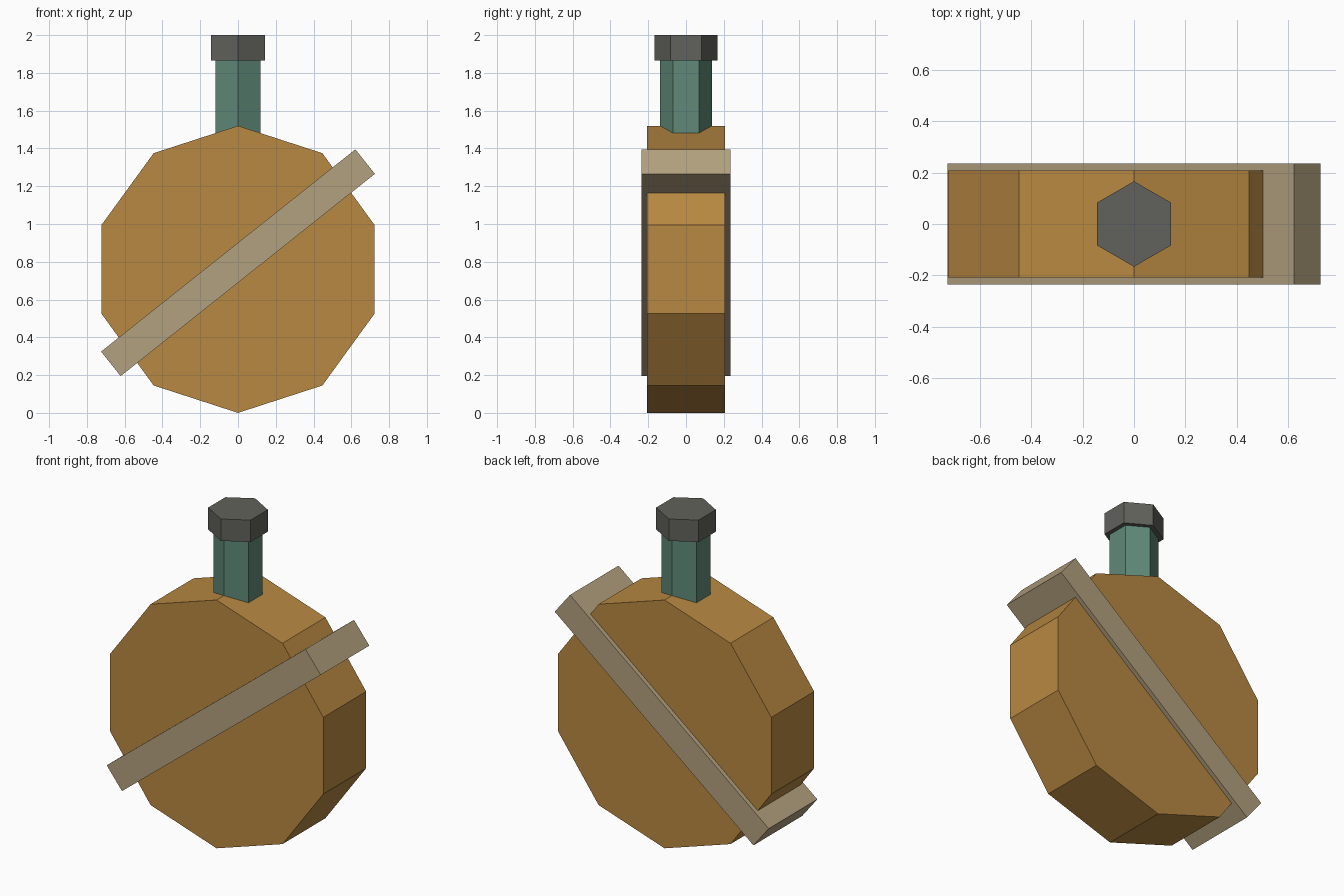
import bpy
from math import radians

cube = bpy.data.objects.get("Cube")
if cube:
    bpy.data.objects.remove(cube, do_unlink=True)


def material(name, rgb):
    mat = bpy.data.materials.new(name)
    mat.use_nodes = True
    mat.diffuse_color = (*rgb, 1)
    mat.node_tree.nodes["Principled BSDF"].inputs["Base Color"].default_value = (*rgb, 1)
    return mat


def finish(name, mat):
    obj = bpy.context.object
    obj.name = obj.data.name = name
    obj.data.materials.append(mat)
    return obj


def prism(name, sides, radius, depth, z, mat, tilt=0):
    bpy.ops.mesh.primitive_cylinder_add(vertices=sides, radius=radius, depth=depth,
                                        location=(0, 0, z), rotation=(tilt, 0, 0))
    return finish(name, mat)


tan_leather = material("tan leather", (0.48, 0.248, 0.054))
canvas = material("beige canvas", (0.45, 0.355, 0.212))
green_glass = material("dull green", (0.115, 0.25, 0.188))
dark_metal = material("dark grey", (0.12, 0.12, 0.106))

# Flat ten-sided flask body, standing on a corner
prism("flask_body", 10, 0.76, 0.415, 0.76, tan_leather, radians(90))

# Hexagonal neck sunk into the body, with a wider cap
prism("neck", 6, 0.137, 0.47, 1.635, green_glass)
prism("cap", 6, 0.166, 0.134, 1.933, dark_metal)

# Diagonal strap around the body
bpy.ops.mesh.primitive_cube_add(size=1, location=(0, 0, 0.795),
                                rotation=(0, radians(-38.5), 0))
strap = finish("strap", canvas)
strap.scale = (1.72, 0.47, 0.166)
